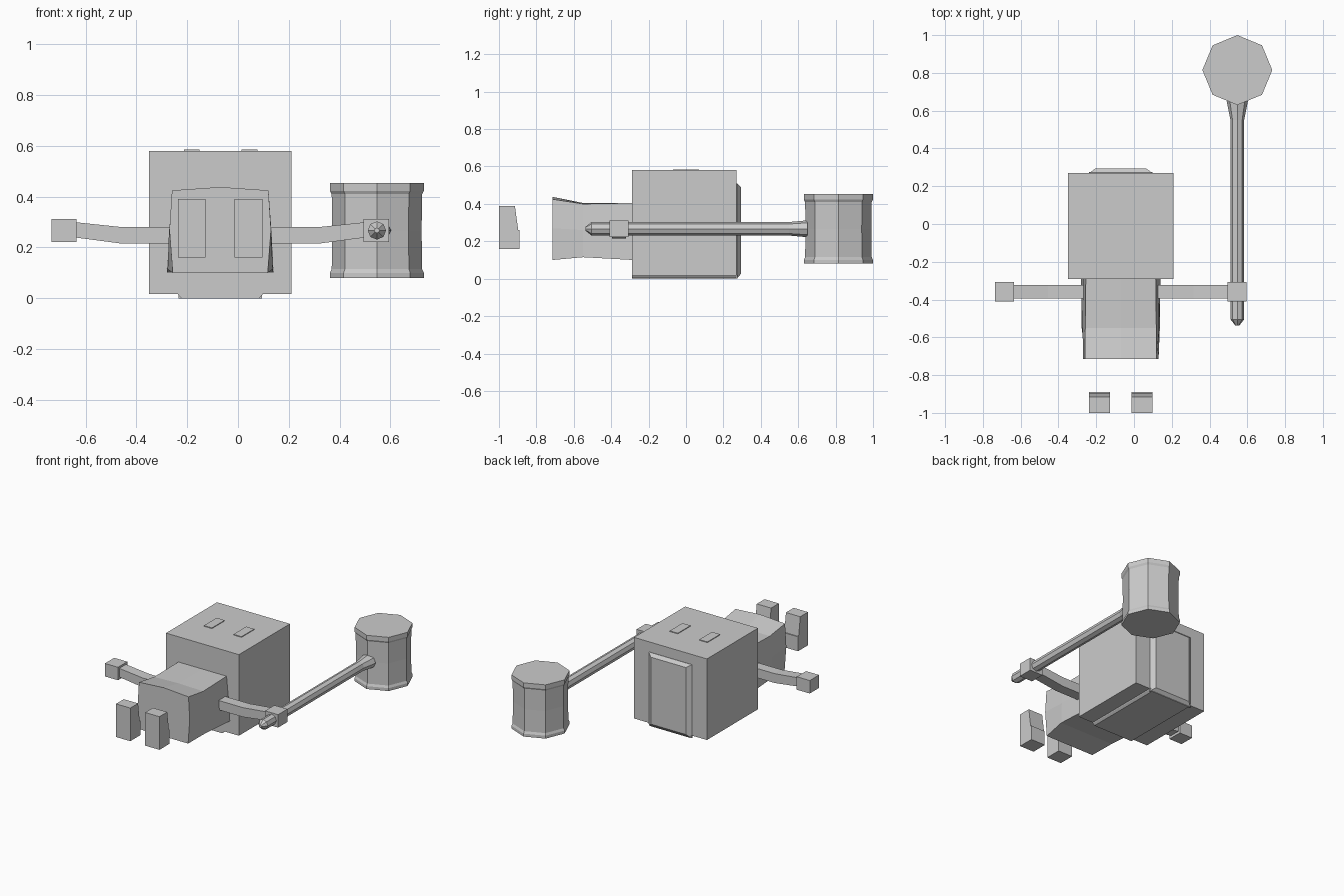
import bpy, bmesh, math
from mathutils import Vector

if "Cube" in bpy.data.objects:
    bpy.data.objects.remove(bpy.data.objects["Cube"])

grey = bpy.data.materials.new("plain grey")
grey.diffuse_color = (0.6, 0.6, 0.6, 1)
grey.use_nodes = True
grey.node_tree.nodes["Principled BSDF"].inputs["Base Color"].default_value = grey.diffuse_color
CX = -0.07  # centre line of the figure


def finish(name, bm):
    bmesh.ops.recalc_face_normals(bm, faces=bm.faces[:])
    mesh = bpy.data.meshes.new(name)
    bm.to_mesh(mesh)
    bm.free()
    mesh.materials.append(grey)
    obj = bpy.data.objects.new(name, mesh)
    bpy.context.collection.objects.link(obj)
    return obj


def loft(name, rings):
    """Skin matching rings of points and cap both ends."""
    bm = bmesh.new()
    loops = [[bm.verts.new(p) for p in ring] for ring in rings]
    n = len(loops[0])
    for a, b in zip(loops, loops[1:]):
        for i in range(n):
            j = (i + 1) % n
            bm.faces.new((a[i], a[j], b[j], b[i]))
    bm.faces.new(loops[0])
    bm.faces.new(loops[-1])
    return finish(name, bm)


def box(name, x0, x1, y0, y1, z0, z1):
    rings = [[(x0, y0, z), (x1, y0, z), (x1, y1, z), (x0, y1, z)] for z in (z0, z1)]
    return loft(name, rings)


# Head lying on its back, with raised eyes
box("head", -0.35, 0.21, -0.29, 0.27, 0.017, 0.58)
for side, x in (("left", -0.182), ("right", 0.045)):
    box(side + "_eye", x - 0.031, x + 0.031, -0.07, 0.07, 0.575, 0.585)

# Bevelled panels on the crown and the underside of the head
loft("crown_panel", [
    [(CX - 0.165, 0.265, 0.0), (CX + 0.165, 0.265, 0.0),
     (CX + 0.165, 0.265, 0.51), (CX - 0.165, 0.265, 0.51)],
    [(CX - 0.165, 0.272, 0.0), (CX + 0.165, 0.272, 0.0),
     (CX + 0.165, 0.272, 0.51), (CX - 0.165, 0.272, 0.51)],
    [(CX - 0.135, 0.293, 0.025), (CX + 0.135, 0.293, 0.025),
     (CX + 0.135, 0.293, 0.49), (CX - 0.135, 0.293, 0.49)]])
loft("under_panel", [
    [(CX - w, -0.29, z), (CX + w, -0.29, z), (CX + w, 0.275, z), (CX - w, 0.275, z)]
    for w, z in ((0.168, 0.02), (0.165, 0.012), (0.152, 0.0))])

# Body: pinched waist, wider at mid height at the front
sections = [  # y, bottom z, mid z, top z, arch z, bottom / mid / top half widths
    (-0.28, 0.10, 0.25, 0.405, 0.405, 0.21, 0.20, 0.185),
    (-0.55, 0.115, 0.26, 0.40, 0.405, 0.207, 0.202, 0.188),
    (-0.715, 0.10, 0.27, 0.425, 0.438, 0.187, 0.20, 0.19)]
loft("body", [
    [(CX - b, y, z0), (CX + b, y, z0), (CX + m, y, z1), (CX + t, y, z2),
     (CX, y, z3), (CX - t, y, z2), (CX - m, y, z1)]
    for y, z0, z1, z2, z3, b, m, t in sections])

# Arms, hands and detached feet, mirrored about the centre line
foot = [(-1, 0.16), (-1, 0.39), (-0.915, 0.39), (-0.897, 0.26), (-0.89, 0.26), (-0.89, 0.16)]
for side, s in (("left", -1), ("right", 1)):
    loft(side + "_arm", [
        [(CX + s * d, -0.395, z0), (CX + s * d, -0.322, z0),
         (CX + s * d, -0.322, z1), (CX + s * d, -0.395, z1)]
        for d, z0, z1 in ((0.15, 0.215, 0.28), (0.385, 0.215, 0.28), (0.575, 0.24, 0.30))])
    h = CX + s * 0.615
    box(side + "_hand", h - 0.05, h + 0.05, -0.41, -0.308, 0.222, 0.312)
    f = CX + s * 0.112
    loft(side + "_foot", [[(x, y, z) for y, z in foot] for x in (f - 0.055, f + 0.055)])

# Mallet handle: pointed pommel, long shaft, flared socket
HX, HY = 0.547, 0.815
circle = [(math.cos(k * math.pi / 4), math.sin(k * math.pi / 4)) for k in range(8)]
loft("mallet_handle", [
    [(HX + rx * c, y, 0.267 + rz * s) for c, s in circle]
    for y, rx, rz in ((-0.538, 0.010, 0.010), (-0.505, 0.036, 0.036),
                      (0.55, 0.036, 0.036), (0.65, 0.056, 0.045))])

# Octagonal mallet head with rims and a slightly drawn-in drum
loft("mallet_head", [
    [(HX + r * c, HY + r * s, z) for c, s in circle]
    for r, z in ((0.185, 0.08), (0.185, 0.10), (0.178, 0.115), (0.176, 0.267),
                 (0.178, 0.41), (0.185, 0.423), (0.185, 0.453))])
